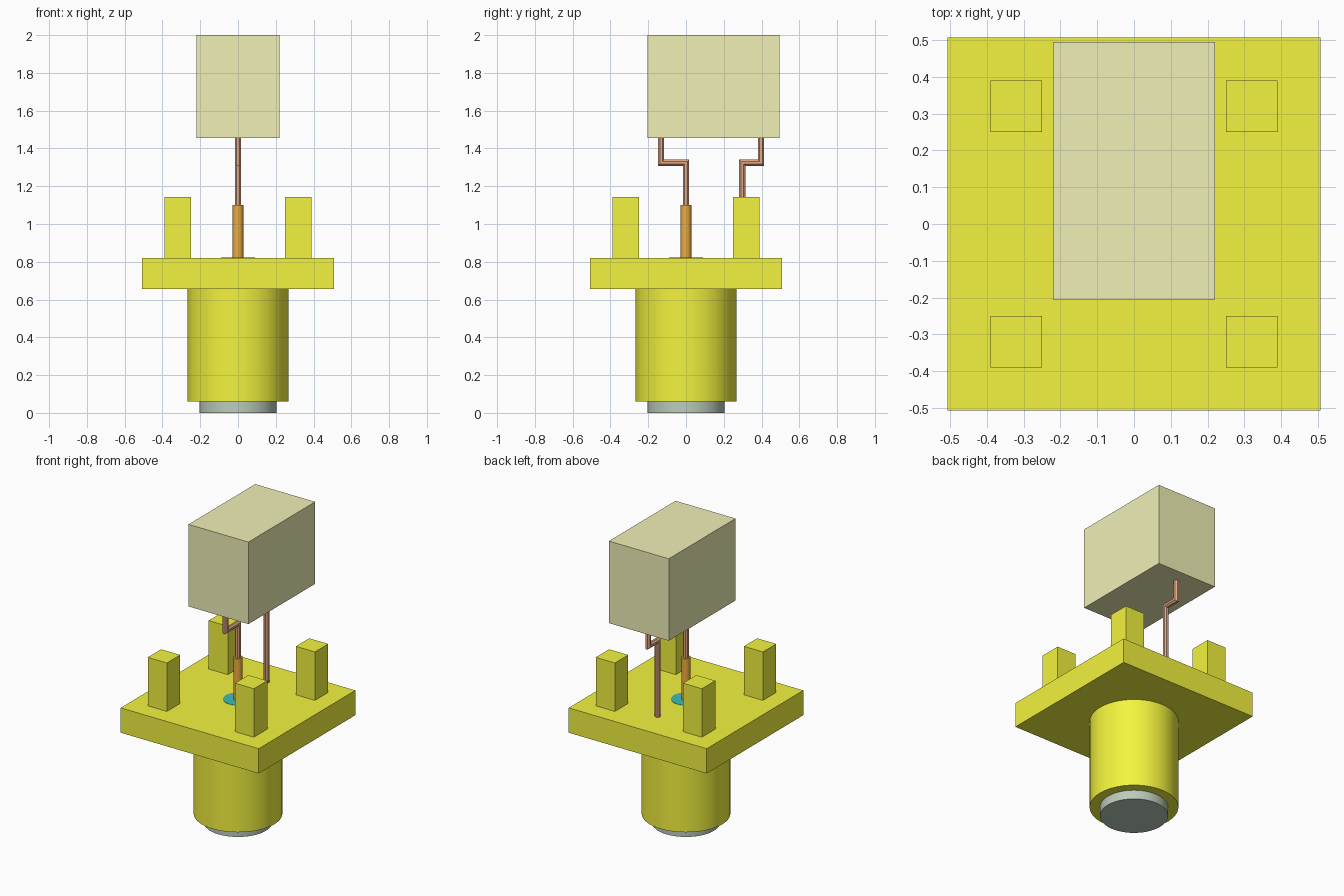
import bpy, bmesh, math
from mathutils import Vector

if "Cube" in bpy.data.objects:
    bpy.data.objects.remove(bpy.data.objects["Cube"])


def material(name, rgb):
    m = bpy.data.materials.new(name)
    m.diffuse_color = (*rgb, 1)
    m.use_nodes = True
    m.node_tree.nodes["Principled BSDF"].inputs["Base Color"].default_value = m.diffuse_color
    return m


GOLD = material("gold", (0.9, 0.9, 0.05))
PALE = material("pale_ceramic", (0.87, 0.87, 0.47))
COPPER = material("copper", (0.78, 0.40, 0.24))
ORANGE = material("orange_metal", (0.85, 0.42, 0.05))
TEAL = material("teal_insulator", (0.05, 0.5, 0.5))
GREY = material("grey_green", (0.5, 0.6, 0.5))


def box(name, lo, hi, mat):
    lo, hi = Vector(lo), Vector(hi)
    bpy.ops.mesh.primitive_cube_add(size=1, location=(lo + hi) / 2)
    o = bpy.context.object
    o.name, o.scale = name, hi - lo
    bpy.ops.object.transform_apply(location=False, rotation=False, scale=True)
    o.data.materials.append(mat)


def cylinder(name, r, z0, z1, mat, sides=64):
    bpy.ops.mesh.primitive_cylinder_add(vertices=sides, radius=r, depth=z1 - z0,
                                        location=(0, 0, (z0 + z1) / 2))
    o = bpy.context.object
    o.name = name
    o.data.materials.append(mat)
    bpy.ops.object.shade_smooth_by_angle(angle=math.radians(30))


def wire(name, path, r, mat, sides=8):
    """Sweep a mitred round section along a path of (y, z) points."""
    pts = [Vector(p) for p in path]
    dirs = [(b - a).normalized() for a, b in zip(pts, pts[1:])]
    bm = bmesh.new()
    rings = []
    for i, p in enumerate(pts):
        d1, d2 = dirs[max(i - 1, 0)], dirs[min(i, len(dirs) - 1)]
        n1, n2 = Vector((-d1.y, d1.x)), Vector((-d2.y, d2.x))
        n = (n1 + n2) / (1 + n1.dot(n2))
        ring = []
        for k in range(sides):
            a = math.tau * (k + 0.5) / sides
            q = p + n * r * math.sin(a)
            ring.append(bm.verts.new((r * math.cos(a), q.x, q.y)))
        rings.append(ring)
    for a, b in zip(rings, rings[1:]):
        for k in range(sides):
            j = (k + 1) % sides
            bm.faces.new((a[k], a[j], b[j], b[k]))
    bm.faces.new(rings[0])
    bm.faces.new(rings[-1])
    bmesh.ops.recalc_face_normals(bm, faces=bm.faces)
    me = bpy.data.meshes.new(name)
    bm.to_mesh(me)
    bm.free()
    me.materials.append(mat)
    bpy.context.collection.objects.link(bpy.data.objects.new(name, me))


# Connector body: inner plug, barrel and square flange
cylinder("bottom_plug", 0.205, 0, 0.10, GREY)
cylinder("barrel", 0.267, 0.06, 0.66, GOLD)
box("flange", (-0.507, -0.507, 0.655), (0.507, 0.507, 0.82), GOLD)

# Four mounting posts
for sx in (-1, 1):
    for sy in (-1, 1):
        x, y = 0.32 * sx, 0.32 * sy
        box("mounting_post", (x - 0.07, y - 0.07, 0.815), (x + 0.07, y + 0.07, 1.142), GOLD)

# Insulator and centre pin
cylinder("insulator", 0.09, 0.66, 0.822, TEAL)
cylinder("centre_pin", 0.028, 0.66, 1.10, ORANGE, 32)

# Bent component leads
wire("signal_lead", [(0, 1.08), (0, 1.325), (-0.132, 1.325), (-0.132, 1.47)], 0.018, COPPER)
wire("ground_lead", [(0.298, 0.81), (0.298, 1.325), (0.397, 1.325), (0.397, 1.47)], 0.018, COPPER)

# Component block
box("component_block", (-0.22, -0.205, 1.455), (0.22, 0.495, 2.0), PALE)
